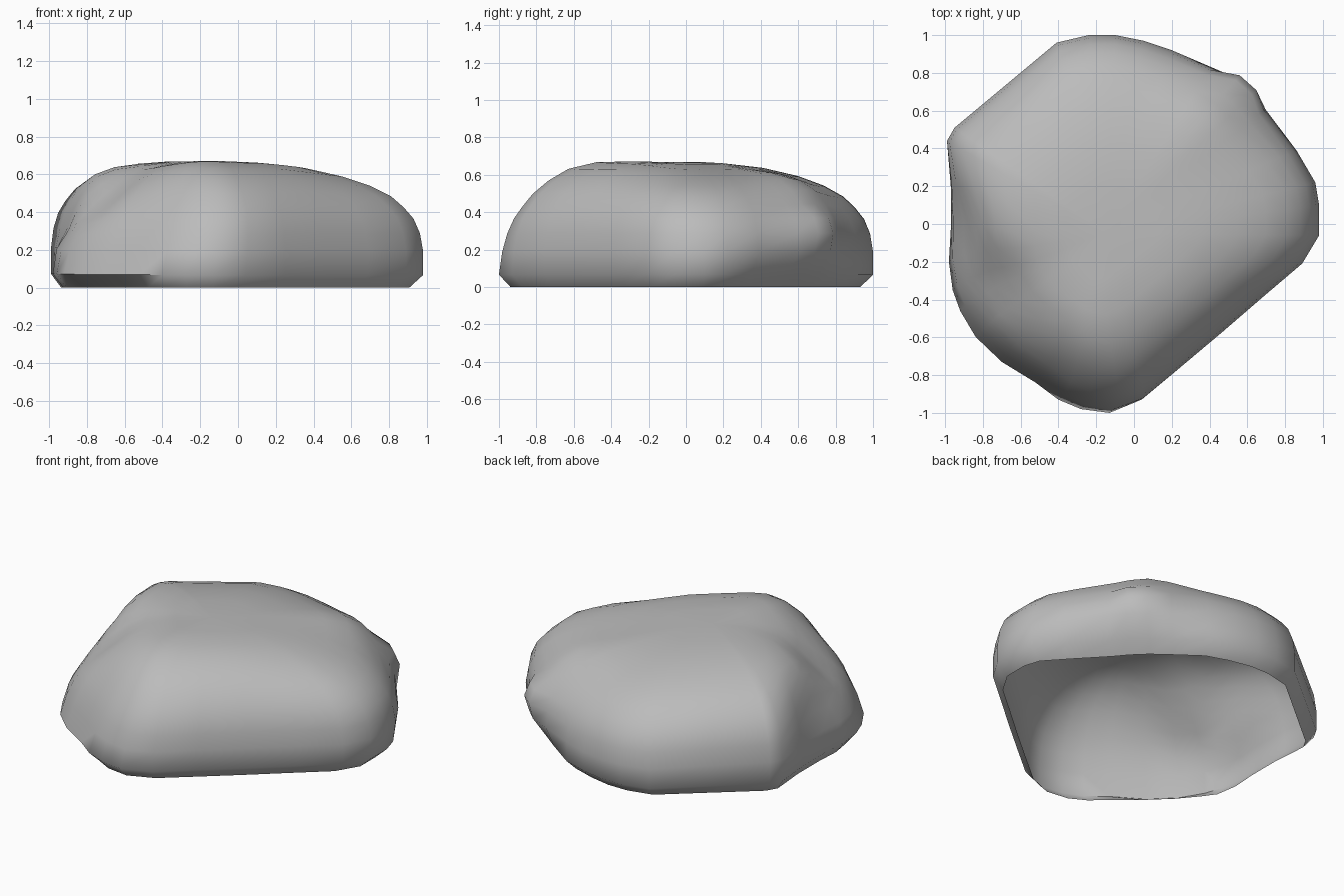
import bpy, bmesh, math
from mathutils import Vector

cube = bpy.data.objects.get("Cube")
if cube:
    bpy.data.objects.remove(cube, do_unlink=True)

# Plan outline of the boulder at its widest, anticlockwise from the front
OUTLINE = [(.04, -.93), (.25, -.755), (.47, -.57), (.69, -.38), (.89, -.21), (.98, -.06),
           (.98, .1), (.96, .22), (.86, .39), (.7, .61), (.66, .72), (.57, .8),
           (.41, .83), (.2, .92), (.05, .97), (-.1, 1), (-.24, 1), (-.41, .96),
           (-.68, .735), (-.95, .51), (-.99, .44), (-.97, .2), (-.97, -.03), (-.98, -.2),
           (-.96, -.35), (-.92, -.46), (-.84, -.6), (-.7, -.73), (-.52, -.84),
           (-.4, -.93), (-.28, -.98), (-.13, -1)]
# Outline scale and height of each ring, from open rim to crown
RINGS = [(.935, 0), (1, .07), (1, .2), (.985, .3), (.955, .38), (.91, .44),
         (.85, .5), (.75, .555), (.62, .6), (.45, .635), (.25, .655)]
# Swells and hollows of the crown: x, y, radius, height
SWELLS = [(-.8, -.37, .24, -.16), (-.82, .02, .2, .04), (.42, .62, .25, .06),
          (.25, -.45, .3, .04), (-.2, -.65, .28, .04)]
PEAK = Vector((-.15, -.05))
DIAGONAL = Vector((1, 1)).normalized()


def bump(p, cx, cy, radius):
    return math.exp(-((p.x - cx) ** 2 + (p.y - cy) ** 2) / radius ** 2)


def shape(x, y, scale, z):
    """Place a ring point, leaning the walls and modelling the crown."""
    p = Vector((x, y))
    d = p.dot(DIAGONAL)
    # Back corner bulges at mid height; the rim is cut in on both corners
    back = .76 + .8 * z if z < .4 else .9 * scale
    front = .86 + 2.2 * z
    if d > back:
        p -= DIAGONAL * (d - back) * .8
    elif d < -front:
        p += DIAGONAL * (-d - front) * .65
    # Front corner leans back as it rises
    if d < -.45:
        p += DIAGONAL * .55 * (-d - .45) * max(z - .07, 0)
    p += PEAK * (1 - scale)
    # Crown tilt and swells
    lift = z / .6
    height = z - lift * ((.025 if p.x > 0 else .035) * p.x + .04 * p.y ** 2)
    for cx, cy, radius, amount in SWELLS:
        height += amount * lift ** 2 * bump(p, cx, cy, radius)
    if z > .25:
        p.x += .04 * bump(p, -.97, -.1, .25)
    return Vector((p.x, p.y, height))


bm = bmesh.new()
rings = [[bm.verts.new(shape(px * s, py * s, s, z)) for px, py in OUTLINE] for s, z in RINGS]
count = len(OUTLINE)
for lower, upper in zip(rings, rings[1:]):
    for i in range(count):
        j = (i + 1) % count
        bm.faces.new((lower[i], lower[j], upper[j], upper[i]))
crown = bm.verts.new(shape(0, 0, 0, .66))
for i in range(count):
    bm.faces.new((rings[-1][i], rings[-1][(i + 1) % count], crown))

mesh = bpy.data.meshes.new("boulder")
bm.to_mesh(mesh)
bm.free()
boulder = bpy.data.objects.new("boulder", mesh)
bpy.context.collection.objects.link(boulder)

# Plain grey stone
stone = bpy.data.materials.new("stone_grey")
stone.use_nodes = True
colour = (.5, .5, .5, 1)
stone.diffuse_color = colour
stone.node_tree.nodes["Principled BSDF"].inputs["Base Color"].default_value = colour
mesh.materials.append(stone)

bpy.context.view_layer.objects.active = boulder
boulder.select_set(True)
bpy.ops.object.shade_smooth_by_angle(angle=math.radians(60))
